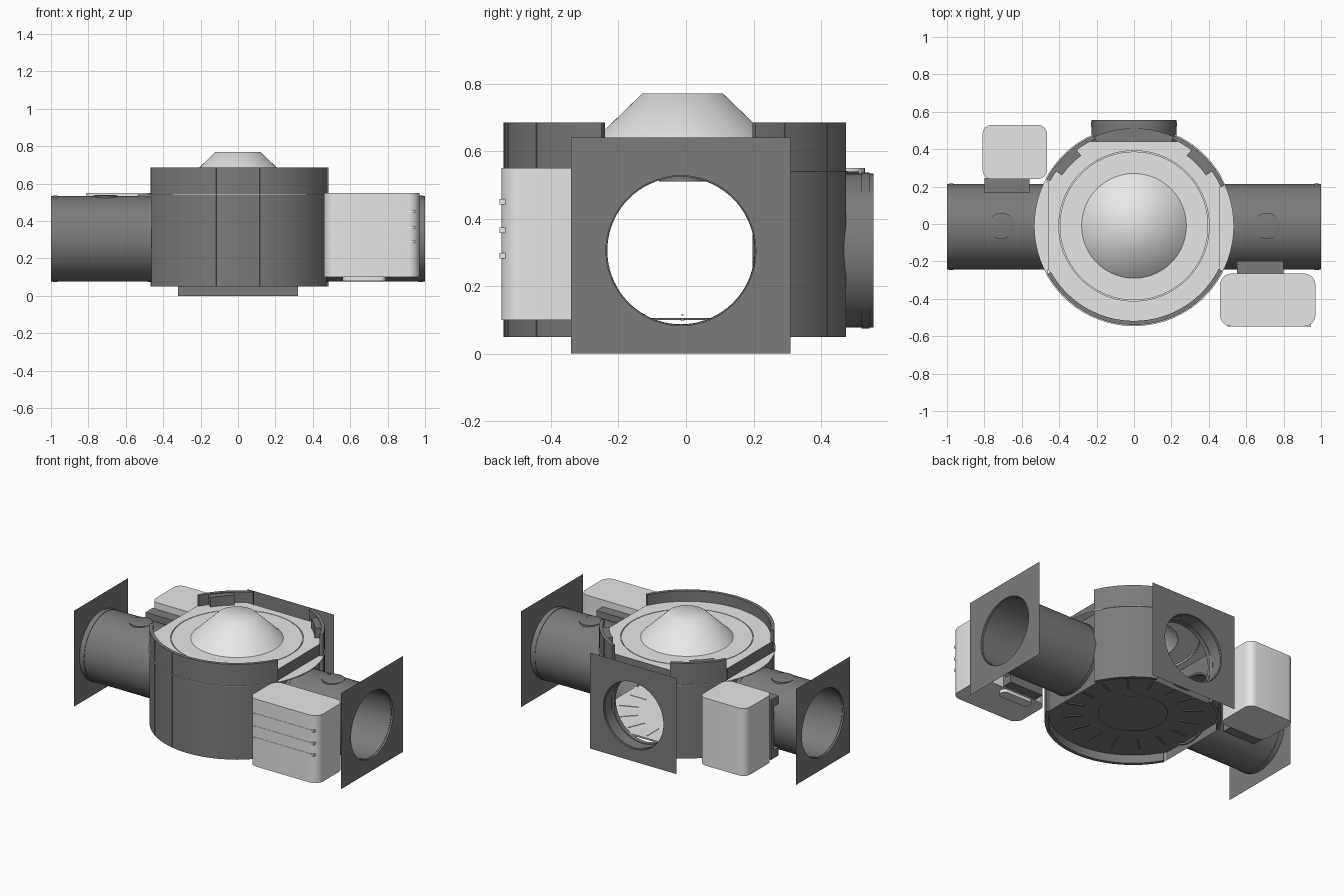
import bpy, bmesh, math
from mathutils import Matrix, Vector

old = bpy.data.objects.get("Cube")
if old:
    bpy.data.objects.remove(old, do_unlink=True)

CY = -0.01      # drum centre in y
TZ = 0.305      # tunnel axis height
R = 0.53        # drum radius


def material(name, value):
    m = bpy.data.materials.new(name)
    m.use_nodes = True
    colour = (value, value, value, 1)
    m.diffuse_color = colour
    bsdf = m.node_tree.nodes["Principled BSDF"]
    bsdf.inputs["Base Color"].default_value = colour
    bsdf.inputs["Roughness"].default_value = 0.7
    return m


DARK = material("dark grey", 0.2)
LIGHT = material("light grey", 0.8)


def finish(name, bm, mat, smooth=None):
    bmesh.ops.recalc_face_normals(bm, faces=bm.faces)
    me = bpy.data.meshes.new(name)
    bm.to_mesh(me)
    bm.free()
    me.materials.append(mat)
    ob = bpy.data.objects.new(name, me)
    bpy.context.collection.objects.link(ob)
    if smooth:
        bpy.ops.object.select_all(action='DESELECT')
        ob.select_set(True)
        bpy.context.view_layer.objects.active = ob
        bpy.ops.object.shade_smooth_by_angle(angle=math.radians(smooth))
    return ob


def lathe(name, profile, mat, a0=0, a1=360, closed=False, place=None, smooth=30, cuts=()):
    """Sweep an (r, z) profile about z, then place it and trim with planes."""
    bm = bmesh.new()
    full = a1 - a0 == 360
    n = max(2, round((a1 - a0) / 5))
    rings = []
    for i in range(n if full else n + 1):
        a = math.radians(a0 + (a1 - a0) * i / n)
        rings.append([bm.verts.new((r * math.cos(a), r * math.sin(a), z)) for r, z in profile])
    k = len(profile)
    for i in range(n):
        p, q = rings[i], rings[(i + 1) % len(rings)]
        for j in range(k if closed else k - 1):
            bm.faces.new((p[j], q[j], q[(j + 1) % k], p[(j + 1) % k]))
    if closed and not full:
        bm.faces.new(rings[0])
        bm.faces.new(rings[-1])
    bmesh.ops.remove_doubles(bm, verts=bm.verts, dist=1e-5)
    bm.transform(place or Matrix.Translation((0, CY, 0)))
    for co, no in cuts:
        bmesh.ops.bisect_plane(bm, geom=bm.verts[:] + bm.edges[:] + bm.faces[:],
                               plane_co=co, plane_no=no, clear_outer=True)
    return finish(name, bm, mat, smooth)


def band(name, r0, r1, z0, z1, mat, **kw):
    return lathe(name, [(r0, z0), (r1, z0), (r1, z1), (r0, z1)], mat, closed=True, **kw)


def box(name, lo, hi, mat, bevel=0.0, turn=None):
    """Box between two corners, with optional rounded upright edges."""
    lo, hi = Vector(lo), Vector(hi)
    bm = bmesh.new()
    bmesh.ops.create_cube(bm, size=1)
    bm.transform(Matrix.Translation((lo + hi) / 2) @ Matrix.Diagonal((*(hi - lo), 1)))
    if bevel:
        upright = [e for e in bm.edges if abs(e.verts[0].co.z - e.verts[1].co.z) > 0.01]
        bmesh.ops.bevel(bm, geom=upright, offset=bevel, segments=6, profile=0.5, affect='EDGES')
    if turn is not None:
        bm.transform(Matrix.Translation((0, CY, 0)) @ Matrix.Rotation(math.radians(turn), 4, 'Z'))
    return finish(name, bm, mat, 30 if bevel else None)


def holed_sheet(name, half, z0, z1, hole, place):
    """Flat rectangular sheet with a round hole; place maps its local z outward."""
    bm = bmesh.new()
    n = 64
    inner, outer = [], []
    for i in range(n):
        a = 2 * math.pi * i / n
        c, s = math.cos(a), math.sin(a)
        k = 1 / max(abs(c), abs(s))
        y = s * k * (z1 - TZ if s > 0 else TZ - z0)
        inner.append(bm.verts.new((c * hole, s * hole, 0)))
        outer.append(bm.verts.new((c * k * half, y, 0)))
    for i in range(n):
        j = (i + 1) % n
        bm.faces.new((inner[i], inner[j], outer[j], outer[i]))
    bm.transform(place)
    return finish(name, bm, DARK)


# Drum walls: front arc and two rear arcs, each one full-height shell
for name, a0, a1 in (("front", 209, 333), ("rear_left", 24, 66), ("rear_right", 114, 152)):
    band(name + "_wall", R - 0.022, R, 0.05, 0.685, DARK, a0=a0, a1=a1)
for name, mid in (("left", 44), ("right", 136)):
    band(name + "_rim_block", 0.47, 0.51, 0.612, 0.68, DARK, a0=mid - 9, a1=mid + 9)
# Upright seams on the walls
for a in (235, 257, 283, 305, 35, 54, 126, 145):
    box("wall_seam", (R - 0.01, -0.003, 0.05), (R + 0.002, 0.003, 0.685), DARK, turn=a)

# Roof trimmed flat at the tunnels, its groove, and the dome
rear_cut = [((0, 0.44, 0), (0, 1, 0))]
flat_cuts = rear_cut + [((s * 0.46, 0, 0), (s, 0, 0)) for s in (-1, 1)]
lathe("roof", [(0.515, 0.615), (0.402, 0.615), (0.402, 0.605), (0.397, 0.605),
               (0.397, 0.615), (0.27, 0.615)], LIGHT, cuts=flat_cuts)
lathe("dome", [(0.28, 0.615), (0.12, 0.77), (0, 0.77)], LIGHT, smooth=80)

# Low disc: broad over the side tunnels, a thin lip around the walls
for name, s, mid in (("left", 1, 0), ("right", -1, 180)):
    band(name + "_ledge", 0.4, R + 0.004, 0.535, 0.541, LIGHT, a0=mid - 30, a1=mid + 30,
         cuts=[((s * 0.46, 0, 0), (-s, 0, 0))])
for name, a0, a1 in (("front", 209, 333), ("rear_left", 28, 66), ("rear_right", 114, 152)):
    band(name + "_lip", R - 0.01, R + 0.006, 0.538, 0.541, LIGHT, a0=a0, a1=a1)
band("rear_ledge", 0.42, R - 0.008, 0.533, 0.54, DARK, a0=66, a1=114,
     cuts=[((0, 0.44, 0), (0, -1, 0))])

# Floor: light deck above, dark underside below with rings and ribs
lathe("floor_deck", [(0, 0.115), (0.512, 0.115)], LIGHT, cuts=flat_cuts)
lathe("floor_underside", [(0, 0.1), (0.21, 0.1), (0.21, 0.105), (0.512, 0.105)],
      DARK, cuts=flat_cuts)
for i in range(16):
    a = i * 22.5
    box("floor_rib", (0.3, -0.006, 0.098), (0.42, 0.006, 0.106), DARK, turn=a)
    box("deck_rib", (0.3, -0.003, 0.113), (0.42, 0.003, 0.118), LIGHT, turn=a)

# Three tunnels: axis, half plate width and inner start of each
for name, turn, start, end, half, centre in (
        ("left", 0, 0.46, 1.0, 0.325, (0, CY - 0.005)),
        ("right", 180, 0.46, 1.0, 0.285, (0, CY - 0.005)),
        ("rear", 90, 0.44, 0.555, 0.32, (0, 0))):
    base = (Matrix.Translation((*centre, TZ)) @ Matrix.Rotation(math.radians(turn), 4, 'Z')
            @ Matrix(((0, 0, 1, 0), (1, 0, 0, 0), (0, 1, 0, 0), (0, 0, 0, 1))))
    out = lambda d: base @ Matrix.Translation((0, 0, d))
    band(name + "_tunnel", 0.222, 0.228, start, end, DARK, place=base)
    band(name + "_collar", 0.219, 0.231, end - 0.035, end - 0.012, DARK, place=base)
    band(name + "_inner_ring", 0.218, 0.23, start - 0.01, start + 0.02, DARK, place=base)
    holed_sheet(name + "_end_plate", half, 0.0, 0.64, 0.225, out(end))
    holed_sheet(name + "_drum_panel", 0.238, 0.05, 0.615, 0.222, out(start))

for name, s in (("left", 1), ("right", -1)):
    # Round hatch on top of each side tunnel
    lathe(name + "_hatch", [(0.07, 0.51), (0.07, 0.534), (0.05, 0.539), (0, 0.54)], DARK,
          place=Matrix.Translation((s * 0.71, CY, 0)))

# Equipment boxes and the clamps that join them to the tunnels
box("front_box", (0.46, -0.547, 0.1), (0.97, -0.265, 0.55), LIGHT, bevel=0.06)
box("rear_box", (-0.81, 0.24, 0.1), (-0.465, 0.53, 0.55), LIGHT, bevel=0.05)
for name, x0, x1, s in (("front", 0.55, 0.8, -1), ("rear", -0.8, -0.56, 1)):
    back, mid, tip = (CY - 0.005 + s * d for d in (0.262, 0.229, 0.182))
    for part, inner, z0, z1 in (("top", tip, 0.45, 0.505), ("middle", mid, 0.16, 0.45),
                                ("bottom", tip, 0.105, 0.16)):
        box(f"{name}_clamp_{part}", (x0, min(back, inner), z0), (x1, max(back, inner), z1), DARK)
box("front_box_foot", (0.56, -0.335, 0.078), (0.79, -0.27, 0.101), LIGHT, bevel=0.03)

# Slats and end pegs on the front box
for z in (0.29, 0.365, 0.45):
    box("box_slat", (0.5, -0.549, z - 0.004), (0.93, -0.54, z + 0.004), LIGHT)
    box("box_peg", (0.93, -0.552, z - 0.008), (0.945, -0.53, z + 0.008), LIGHT)
